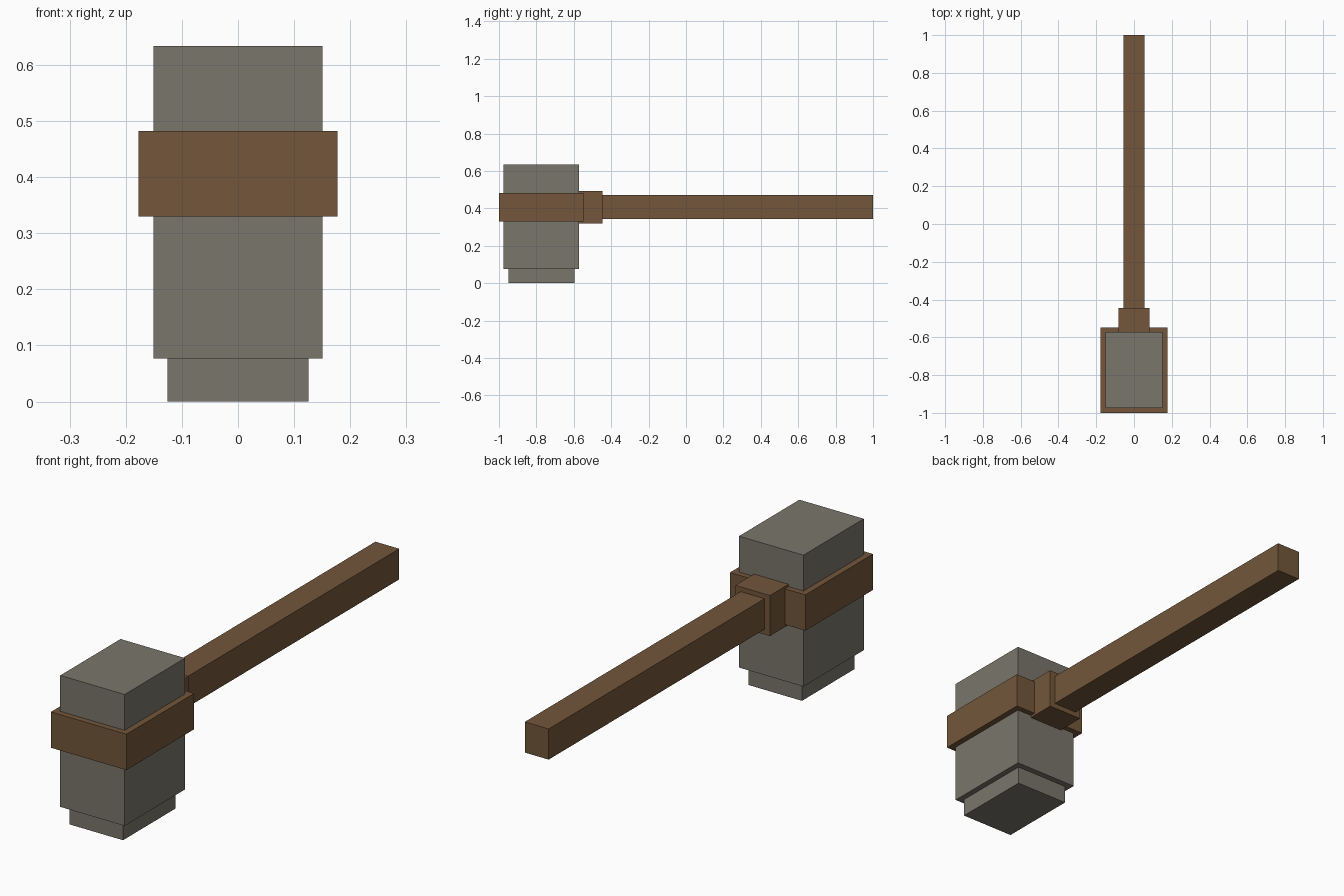
import bpy
from mathutils import Vector

if "Cube" in bpy.data.objects:
    bpy.data.objects.remove(bpy.data.objects["Cube"])


def material(name, rgb):
    m = bpy.data.materials.new(name)
    m.diffuse_color = (*rgb, 1.0)
    m.use_nodes = True
    m.node_tree.nodes["Principled BSDF"].inputs["Base Color"].default_value = m.diffuse_color
    return m


stone = material("grey_stone", (0.193, 0.180, 0.146))
wood = material("brown_wood", (0.172, 0.094, 0.043))


def box(name, half_x, y, z, mat):
    """Box centred on x = 0, spanning the given y and z ranges."""
    bpy.ops.mesh.primitive_cube_add(size=1, location=(0, sum(y) / 2, sum(z) / 2))
    ob = bpy.context.object
    ob.name = name
    size = Vector((2 * half_x, y[1] - y[0], z[1] - z[0]))
    for v in ob.data.vertices:
        v.co *= size
    ob.data.materials.append(mat)
    return ob


# Stone head with a narrower striking face below
box("hammer_head", 0.151, (-0.975, -0.571), (0.077, 0.634), stone)
box("striking_face", 0.126, (-0.950, -0.597), (0.0, 0.077), stone)

# Wooden band around the head
box("head_band", 0.177, (-1.0, -0.547), (0.330, 0.482), wood)

# Collar and handle
box("handle_collar", 0.081, (-0.60, -0.446), (0.320, 0.492), wood)
box("handle", 0.056, (-0.50, 1.0), (0.342, 0.472), wood)
